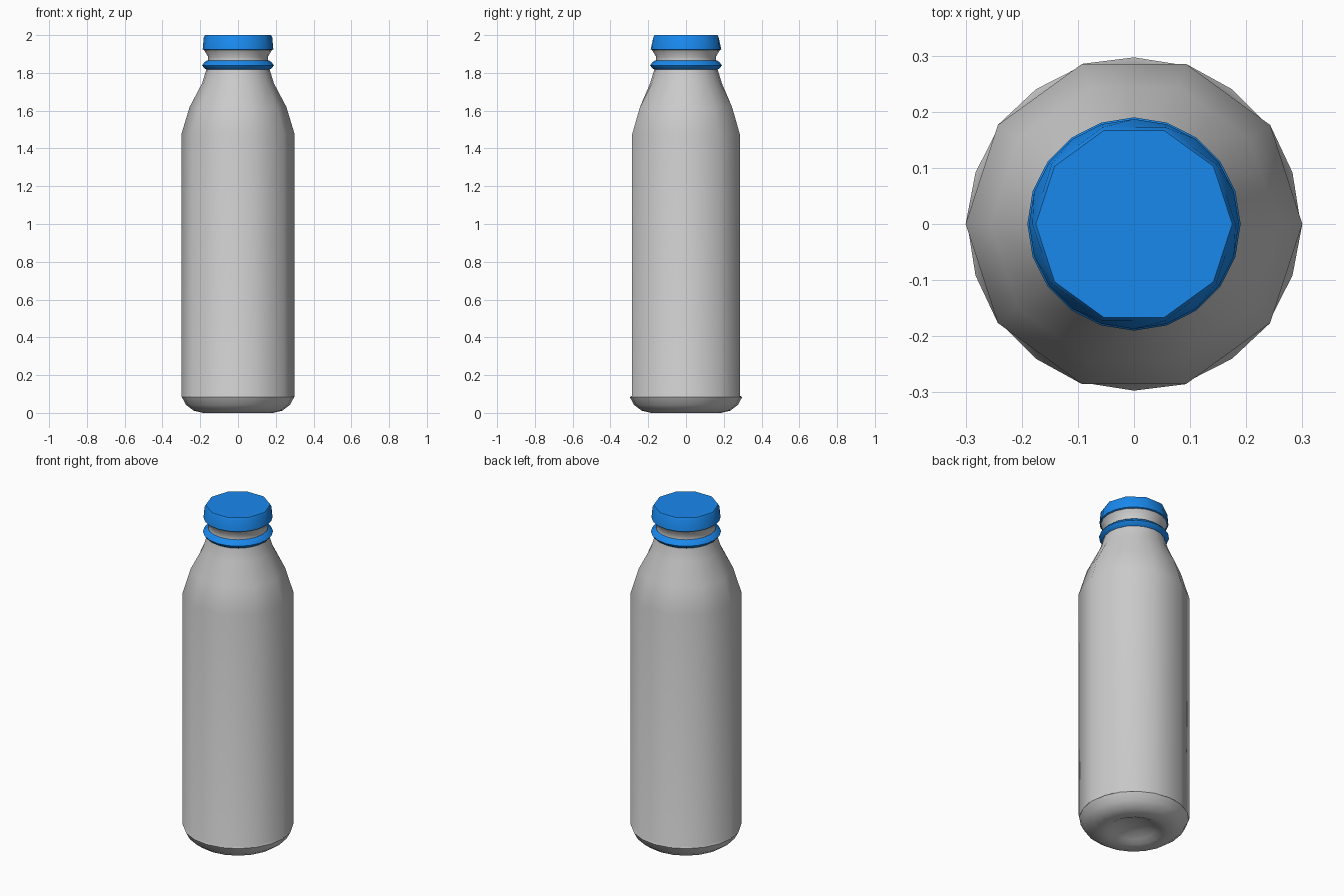
import bpy, bmesh
from math import sin, cos, pi, radians

if "Cube" in bpy.data.objects:
    bpy.data.objects.remove(bpy.data.objects["Cube"])

N = 20  # ring resolution; "10" rings put every second vertex on the chord


def lathe(name, profile, mat=None, closed=False):
    """Revolve (radius, z, sides) points; radius 0 makes a pole."""
    bm = bmesh.new()
    rings = []
    for r, z, sides in profile:
        if r == 0:
            rings.append([bm.verts.new((0, 0, z))] * N)
            continue
        ring = []
        for i in range(N):
            k = r * cos(pi / 10) if sides == 10 and i % 2 else r
            a = 2 * pi * i / N
            ring.append(bm.verts.new((k * cos(a), k * sin(a), z)))
        rings.append(ring)
    pairs = list(zip(rings, rings[1:]))
    if closed:
        pairs.append((rings[-1], rings[0]))
    for lo, hi in pairs:
        for i in range(N):
            j = (i + 1) % N
            quad = [lo[i], lo[j], hi[j], hi[i]]
            bm.faces.new(list(dict.fromkeys(quad)))
    bmesh.ops.recalc_face_normals(bm, faces=bm.faces)
    me = bpy.data.meshes.new(name)
    bm.to_mesh(me)
    bm.free()
    ob = bpy.data.objects.new(name, me)
    bpy.context.collection.objects.link(ob)
    if mat:
        me.materials.append(mat)
    bpy.ops.object.select_all(action='DESELECT')
    ob.select_set(True)
    bpy.context.view_layer.objects.active = ob
    bpy.ops.object.shade_smooth_by_angle(angle=radians(42))
    return ob


blue = bpy.data.materials.new("blue_plastic")
blue.diffuse_color = (0.01, 0.25, 0.85, 1)
blue.use_nodes = True
blue.node_tree.nodes["Principled BSDF"].inputs["Base Color"].default_value = blue.diffuse_color

# Bottle: dimpled base, ten-sided body, shoulder, flared neck
lathe("bottle_body", [
    (0, 0.05, 20), (0.07, 0.043, 20), (0.12, 0.022, 20), (0.15, 0.006, 20),
    (0.185, 0.0, 20), (0.235, 0.012, 20), (0.275, 0.042, 20), (0.297, 0.083, 20),
    (0.3, 0.092, 10), (0.3, 1.475, 10), (0.256, 1.62, 10), (0.19, 1.745, 20),
    (0.167, 1.82, 20), (0.16, 1.865, 20), (0.158, 1.885, 20), (0.18, 1.922, 20),
    (0, 1.922, 20)])

# Tamper ring with diamond section
lathe("neck_ring", [(0.155, 1.84, 20), (0.167, 1.817, 20), (0.178, 1.824, 20),
                    (0.19, 1.84, 20), (0.178, 1.856, 20), (0.163, 1.866, 20)],
      blue, closed=True)

# Screw cap: round lower rim blending to a ten-sided top
lathe("cap", [(0, 1.921, 20), (0.18, 1.921, 20), (0.187, 1.925, 20),
              (0.181, 1.99, 10), (0.175, 2.0, 10), (0, 2.0, 10)], blue)
